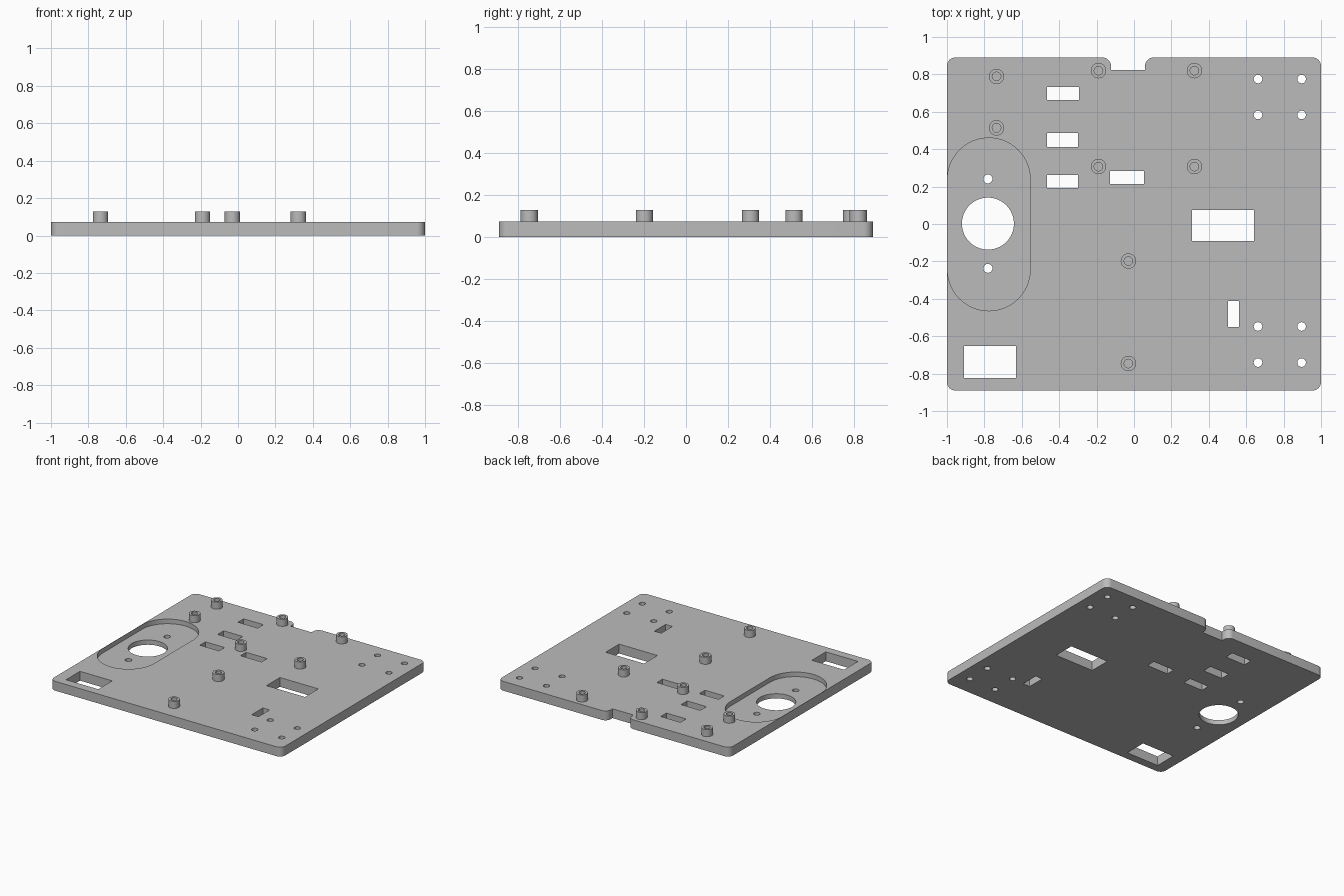
import bpy, bmesh
from math import cos, sin, pi, radians

cube = bpy.data.objects.get("Cube")
if cube:
    bpy.data.objects.remove(cube, do_unlink=True)

grey = bpy.data.materials.new("plain_grey")
grey.use_nodes = True
COLOUR = (0.5, 0.5, 0.5, 1)
grey.diffuse_color = COLOUR
grey.node_tree.nodes["Principled BSDF"].inputs["Base Color"].default_value = COLOUR

TOP = 0.073      # plate top
FLOOR = 0.037    # pocket floor
BOSS_TOP = 0.128


def arc(cx, cy, r, start, end, n):
    """Points along an arc, angles in degrees."""
    steps = [radians(start + (end - start) * i / n) for i in range(n + 1)]
    return [(cx + r * cos(a), cy + r * sin(a)) for a in steps]


def circle(cx, cy, r, n=40):
    return arc(cx, cy, r, 0, 360, n)[:-1]


def prism(bm, outline, z0, z1):
    """Extrude a counter-clockwise outline from z0 to z1."""
    low = [bm.verts.new((x, y, z0)) for x, y in outline]
    high = [bm.verts.new((x, y, z1)) for x, y in outline]
    bm.faces.new(low[::-1])
    bm.faces.new(high)
    n = len(low)
    for i in range(n):
        j = (i + 1) % n
        bm.faces.new((low[i], low[j], high[j], high[i]))


def make_object(name, bm):
    mesh = bpy.data.meshes.new(name)
    bm.to_mesh(mesh)
    bm.free()
    mesh.materials.append(grey)
    obj = bpy.data.objects.new(name, mesh)
    bpy.context.collection.objects.link(obj)
    return obj


def activate(obj):
    bpy.ops.object.select_all(action='DESELECT')
    obj.select_set(True)
    bpy.context.view_layer.objects.active = obj


def cut(target, name, prisms):
    """Subtract a set of separate prisms from the target."""
    bm = bmesh.new()
    for outline, z0, z1 in prisms:
        prism(bm, outline, z0, z1)
    cutter = make_object(name, bm)
    cutter.hide_render = True
    mod = target.modifiers.new(name, 'BOOLEAN')
    mod.operation = 'DIFFERENCE'
    mod.solver = 'EXACT'
    mod.object = cutter
    activate(target)
    bpy.ops.object.modifier_apply(modifier=mod.name)
    bpy.data.objects.remove(cutter, do_unlink=True)


# Plate outline: rounded corners and a notch in the back edge
W, D, R = 1.0, 0.89, 0.045
NL, NR, NY = -0.123, 0.059, 0.823
outline = (arc(W - R, -D + R, R, -90, 0, 8) + arc(W - R, D - R, R, 0, 90, 8)
           + arc(NR + R, D - R, R, 90, 180, 8) + [(NR, NY), (NL, NY)]
           + arc(NL - R, D - R, R, 0, 90, 8)
           + arc(-W + R, D - R, R, 90, 180, 8) + arc(-W + R, -D + R, R, 180, 270, 8))
bm = bmesh.new()
prism(bm, outline, 0, TOP)
plate = make_object("base_plate", bm)

# Long rounded pocket, leaving a very thin wall at the side
PX, PR, PY = -0.776, 0.221, 0.239
pocket = arc(PX, PY, PR, 0, 180, 40) + arc(PX, -PY - 0.004, PR, 180, 360, 40)
cut(plate, "pocket_cutter", [(pocket, FLOOR, 0.2)])

# Through openings: rectangular slots, screw holes and the large round hole
slots = [(-0.465, 0.663, -0.294, 0.733), (-0.465, 0.412, -0.299, 0.487),
         (-0.465, 0.193, -0.299, 0.262), (-0.128, 0.214, 0.054, 0.283),
         (0.31, -0.091, 0.642, 0.075), (0.503, -0.55, 0.562, -0.412),
         (-0.909, -0.824, -0.631, -0.652)]
openings = [[(a, b), (c, b), (c, d), (a, d)] for a, b, c, d in slots]
openings += [circle(x, y, 0.023, 24) for x in (0.663, 0.896)
             for y in (0.775, 0.583, -0.548, -0.741)]
openings += [circle(-0.781, y, 0.024, 24) for y in (0.241, -0.237)]
openings.append(circle(-0.781, 0.002, 0.139, 64))
cut(plate, "opening_cutter", [(o, -0.1, 0.2) for o in openings])
activate(plate)
bpy.ops.object.shade_smooth_by_angle(angle=radians(30))


# Hollow screw bosses, turned from a profile
def boss(name, x, y):
    bm = bmesh.new()
    profile = [(0, TOP + 0.001), (0.023, TOP + 0.001), (0.023, BOSS_TOP),
               (0.041, BOSS_TOP), (0.041, TOP - 0.005)]
    verts = [bm.verts.new((r, 0, z)) for r, z in profile]
    edges = [bm.edges.new(pair) for pair in zip(verts, verts[1:])]
    bmesh.ops.spin(bm, geom=verts + edges, cent=(0, 0, 0), axis=(0, 0, 1),
                   angle=2 * pi, steps=32)
    bmesh.ops.remove_doubles(bm, verts=bm.verts, dist=0.0005)
    bmesh.ops.recalc_face_normals(bm, faces=bm.faces)
    # The top ring must face up
    ring = [f for f in bm.faces if f.calc_center_median().z > BOSS_TOP - 0.001]
    if ring[0].normal.z < 0:
        bmesh.ops.reverse_faces(bm, faces=bm.faces)
    obj = make_object(name, bm)
    obj.location = (x, y, 0)
    activate(obj)
    bpy.ops.object.shade_smooth_by_angle(angle=radians(30))


spots = [(-0.735, 0.789), (-0.735, 0.514), (-0.19, 0.82), (0.323, 0.82),
         (-0.19, 0.307), (0.323, 0.307), (-0.03, -0.198), (-0.03, -0.746)]
for i, (x, y) in enumerate(spots, 1):
    boss(f"screw_boss_{i}", x, y)
